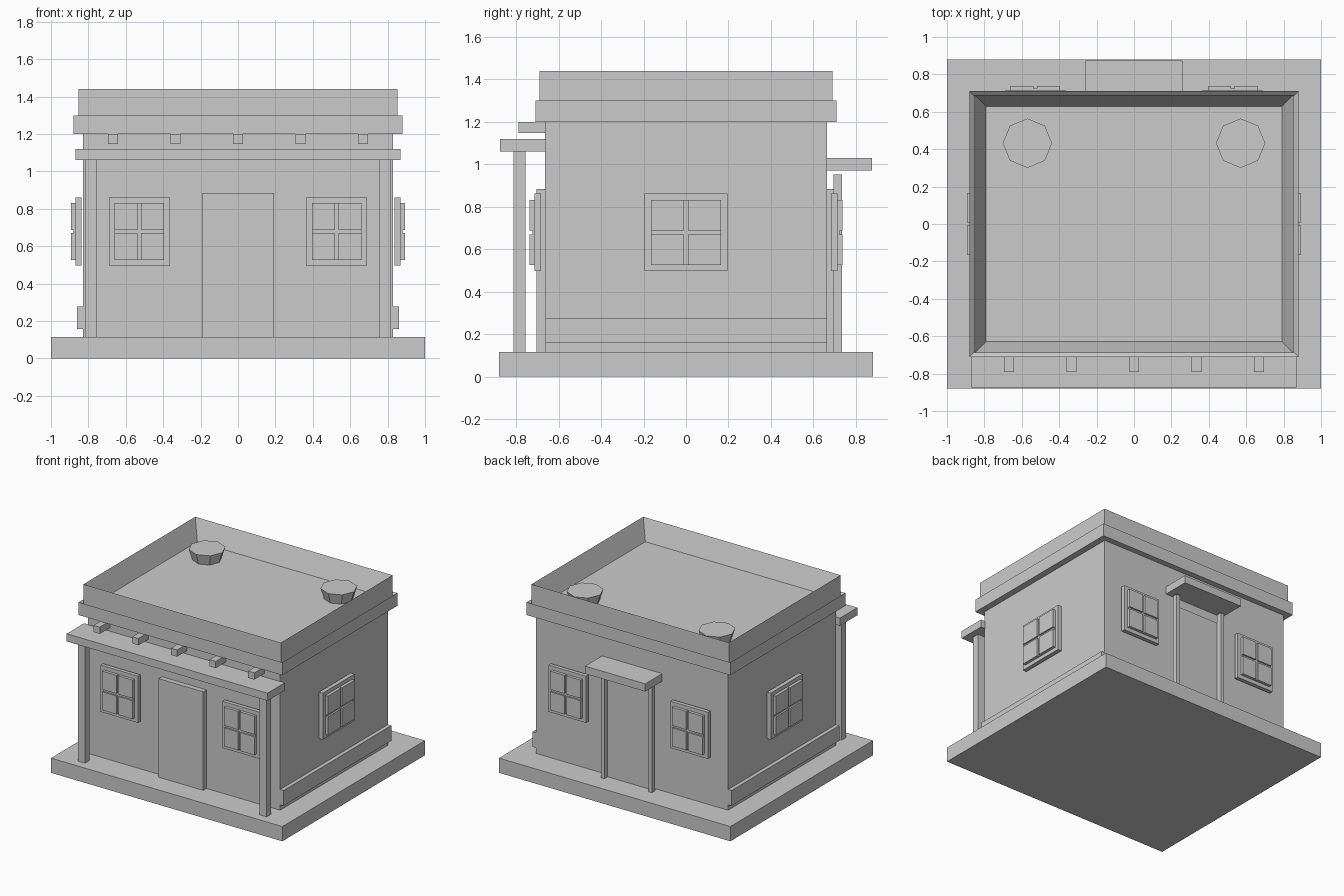
import bpy, bmesh, math
from mathutils import Matrix, Vector

cube = bpy.data.objects.get("Cube")
if cube:
    bpy.data.objects.remove(cube, do_unlink=True)

# One plain grey for the whole building
grey = bpy.data.materials.new("plain_grey")
grey.use_nodes = True
colour = (0.6, 0.6, 0.6, 1)
grey.diffuse_color = colour
grey.node_tree.nodes["Principled BSDF"].inputs["Base Color"].default_value = colour


def add_box(bm, x, y, z):
    """Box from (low, high) ranges."""
    size = Matrix.Diagonal((x[1] - x[0], y[1] - y[0], z[1] - z[0], 1))
    mid = Vector((sum(x) / 2, sum(y) / 2, sum(z) / 2))
    bmesh.ops.create_cube(bm, size=1, matrix=Matrix.Translation(mid) @ size)


def finish(name, bm, matrix=Matrix()):
    mesh = bpy.data.meshes.new(name)
    bm.to_mesh(mesh)
    bm.free()
    mesh.materials.append(grey)
    obj = bpy.data.objects.new(name, mesh)
    obj.matrix_world = matrix
    bpy.context.collection.objects.link(obj)
    return obj


def box(name, x, y, z):
    bm = bmesh.new()
    add_box(bm, x, y, z)
    return finish(name, bm)


def sym(half):
    return (-half, half)


def around(centre, width):
    return (centre - width / 2, centre + width / 2)


GROUND = 0.115

# Slab, walls and cornice
box("base_slab", sym(1), sym(0.88), (0, GROUND))
box("walls", sym(0.83), sym(0.665), (GROUND, 1.2))
box("cornice", sym(0.88), sym(0.71), (1.2, 1.3))

# Parapet with a sunken roof: inset the top face and push it down
bm = bmesh.new()
add_box(bm, sym(0.853), sym(0.69), (1.25, 1.44))
top = max(bm.faces, key=lambda f: f.calc_center_median().z)
bmesh.ops.inset_region(bm, faces=[top], thickness=0.087)
bmesh.ops.translate(bm, verts=top.verts, vec=(0, 0, -0.155))
finish("parapet", bm)
# The cornice block is hollowed to let the roof floor show
cornice = bpy.data.objects["cornice"]
for v in cornice.data.vertices:
    if v.co.z > 1.25:
        v.co.z = 1.3
bm = bmesh.new()
bm.from_mesh(cornice.data)
top = max(bm.faces, key=lambda f: f.calc_center_median().z)
bmesh.ops.inset_region(bm, faces=[top], thickness=0.06)
bmesh.ops.translate(bm, verts=top.verts, vec=(0, 0, -0.04))
bm.to_mesh(cornice.data)
bm.free()

# Porch roof, posts and beam ends
box("porch_roof", sym(0.868), (-0.875, -0.66), (1.06, 1.12))
for i in range(5):
    box("roof_beam", around((i - 2) * 0.334, 0.053), (-0.79, -0.66), (1.147, 1.2))

# Doors and rear canopy
box("front_door", sym(0.193), (-0.705, -0.66), (GROUND, 0.885))
box("back_door", sym(0.193), (0.66, 0.695), (GROUND, 0.885))
box("back_canopy", sym(0.26), (0.66, 0.875), (0.97, 1.03))

# Parts repeated on both sides
for side, s in (("left", 1), ("right", -1)):
    box(side + "_porch_post", around(s * 0.785, 0.061), (-0.812, -0.755), (GROUND, 1.06))
    box(side + "_canopy_post", around(s * 0.205, 0.03), (0.695, 0.735), (GROUND, 0.953))
    box(side + "_wall_strip", around(s * 0.83, 0.06), sym(0.665), (0.158, 0.277))
    # Octagonal tapered roof pot
    bm = bmesh.new()
    bmesh.ops.create_cone(bm, cap_ends=True, segments=8, radius1=0.105, radius2=0.132,
                          depth=0.085)
    finish(side + "_roof_pot", bm, Matrix.Translation((s * 0.57, 0.432, 1.327)))


def window(name, width, turn, offset, distance, depth):
    """Frame plate, four raised panes and a thin cross; built facing -y, then turned."""
    bm = bmesh.new()
    height, border, bar = 0.365, 0.03, 0.018
    add_box(bm, sym(width / 2), (0, depth), sym(height / 2))
    w, h = width / 2 - border, height / 2 - border
    for a in (-1, 1):
        for b in (-1, 1):
            add_box(bm, sorted((a * bar / 2, a * w)), (-0.023, 0), sorted((b * bar / 2, b * h)))
    add_box(bm, sym(bar / 2), (-0.01, 0), sym(h))
    add_box(bm, sym(w), (-0.01, 0), sym(bar / 2))
    rot = Matrix.Rotation(math.radians(turn), 4, "Z")
    finish(name, bm, rot @ Matrix.Translation((offset, -distance, 0.679)))


# Two windows front and back, one on each side wall
for s in (-1, 1):
    window("front_window", 0.325, 0, s * 0.527, 0.714, 0.03)
    window("back_window", 0.325, 180, s * 0.527, 0.714, 0.03)
    window("side_window", 0.39, s * 90, 0, 0.87, 0.032)
